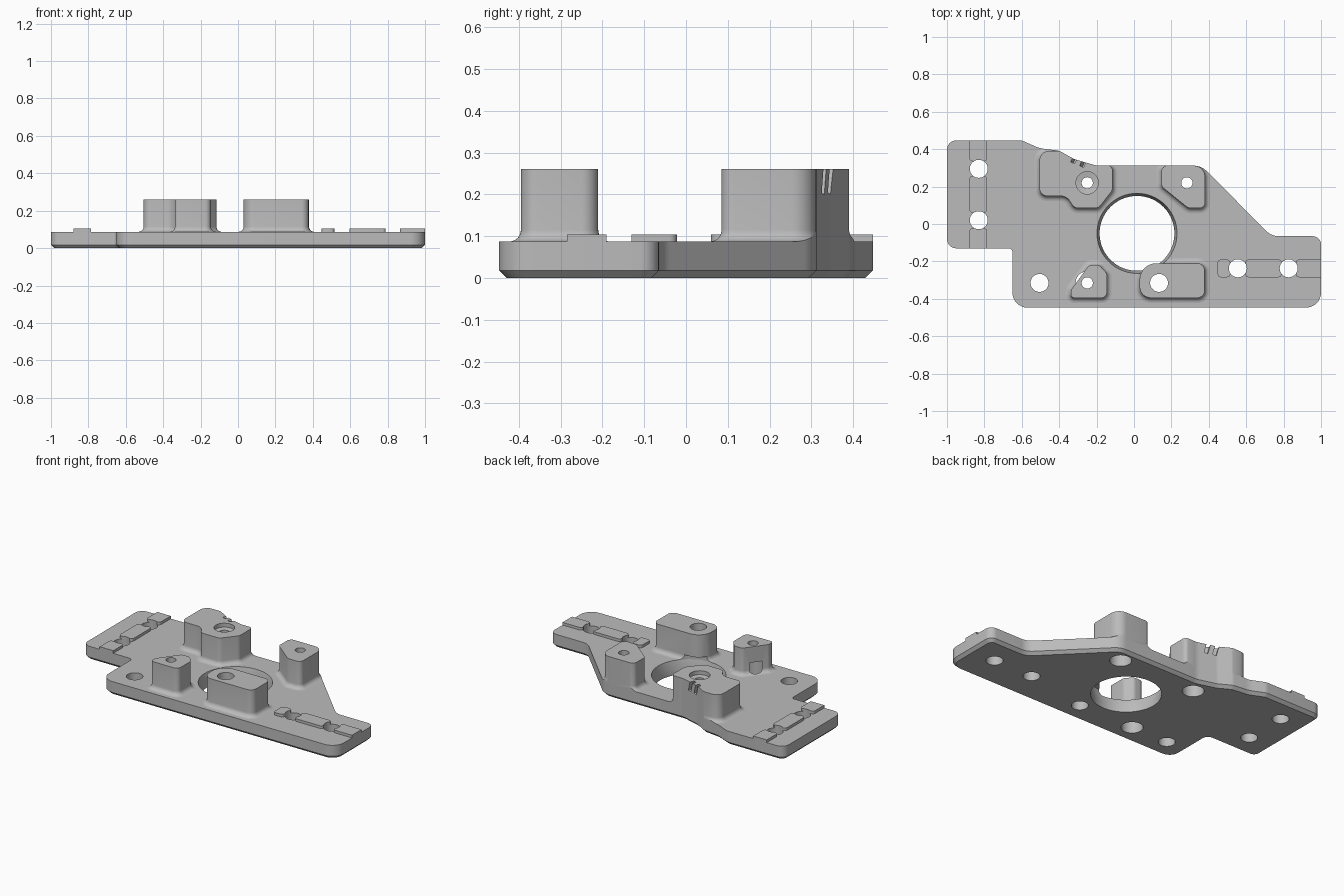
import bpy, bmesh, math
from mathutils import Vector, Matrix, Euler

if "Cube" in bpy.data.objects:
    bpy.data.objects.remove(bpy.data.objects["Cube"], do_unlink=True)

PLATE_TOP, RAIL_TOP, TOWER_TOP = 0.087, 0.104, 0.26
CHAMFER, FLARE = 0.018, 0.028

grey = bpy.data.materials.new("machined grey")
grey.use_nodes = True
grey.diffuse_color = (0.5, 0.5, 0.5, 1)
grey.node_tree.nodes["Principled BSDF"].inputs["Base Color"].default_value = grey.diffuse_color


def rounded(corners, steps=8):
    """Counter-clockwise outline with each (x, y, radius) corner rounded."""
    out = []
    for i, (x, y, r) in enumerate(corners):
        p = Vector((x, y, 0))
        a = Vector((*corners[i - 1][:2], 0)) - p
        b = Vector((*corners[(i + 1) % len(corners)][:2], 0)) - p
        if r == 0:
            out.append(p)
            continue
        half = a.angle(b) / 2
        t = min(r / math.tan(half), 0.48 * a.length, 0.48 * b.length)
        r = t * math.tan(half)
        a.normalize()
        b.normalize()
        c = p + (a + b).normalized() * (r / math.sin(half))
        s, e = (p + a * t - c).normalized(), (p + b * t - c).normalized()
        out += [c + s.slerp(e, k / steps) * r for k in range(steps + 1)]
    return out


def offset(outline, d, z):
    """Outline moved outward by d, at height z."""
    ring = []
    for i, p in enumerate(outline):
        e1 = (p - outline[i - 1]).normalized()
        e2 = (outline[(i + 1) % len(outline)] - p).normalized()
        n1, n2 = Vector((e1.y, -e1.x, 0)), Vector((e2.y, -e2.x, 0))
        q = p + (n1 + n2) * (d / (1 + n1.dot(n2)))
        ring.append(Vector((q.x, q.y, z)))
    return ring


def circle(x, y, r, z, n=40):
    return [Vector((x + r * math.cos(2 * math.pi * k / n),
                    y + r * math.sin(2 * math.pi * k / n), z)) for k in range(n)]


def loft(bm, rings):
    rows = [[bm.verts.new(p) for p in ring] for ring in rings]
    n = len(rows[0])
    for low, high in zip(rows, rows[1:]):
        for k in range(n):
            m = (k + 1) % n
            bm.faces.new((low[k], low[m], high[m], high[k]))
    bm.faces.new(rows[0][::-1])
    bm.faces.new(rows[-1])


def make(name, bm):
    bmesh.ops.recalc_face_normals(bm, faces=bm.faces)
    mesh = bpy.data.meshes.new(name)
    bm.to_mesh(mesh)
    bm.free()
    mesh.materials.append(grey)
    ob = bpy.data.objects.new(name, mesh)
    bpy.context.collection.objects.link(ob)
    return ob


def solid(name, rings):
    bm = bmesh.new()
    loft(bm, rings)
    return make(name, bm)


def finish(ob, *cuts):
    """Apply the boolean cuts, then smooth the rounded faces."""
    bpy.ops.object.select_all(action="DESELECT")
    ob.select_set(True)
    bpy.context.view_layer.objects.active = ob
    for operation, cutter in cuts:
        mod = ob.modifiers.new("cut", "BOOLEAN")
        mod.operation, mod.object, mod.solver = operation, cutter, "EXACT"
        bpy.ops.object.modifier_apply(modifier=mod.name)
    bpy.ops.object.shade_smooth_by_angle(angle=math.radians(30))


# Plate outline
outline = rounded([
    (-1, -0.13, 0.05), (-0.65, -0.13, 0.02), (-0.65, -0.447, 0.08),
    (1, -0.447, 0.08), (1, -0.065, 0.045), (0.735, -0.065, 0.09),
    (0.36, 0.312, 0.1), (-0.2, 0.312, 0.12), (-0.32, 0.347, 0.08),
    (-0.4, 0.392, 0.06), (-0.505, 0.405, 0.15), (-0.6, 0.447, 0.06),
    (-1, 0.447, 0.05)])

# Cutters: holes, counterbores, the large bore and the marker slits
bm = bmesh.new()
for x, y in [(-0.83, 0.295), (-0.83, 0.02), (-0.505, -0.315),
             (0.134, -0.315), (0.555, -0.237), (0.827, -0.237)]:
    loft(bm, [circle(x, y, 0.048, z) for z in (-0.1, 0.4)])
for x, y, top in [(-0.25, -0.315, 0.03), (0.283, 0.22, 0.03), (-0.25, 0.22, 0.06)]:
    loft(bm, [circle(x, y, r, z) for z, r in (
        (-0.1, 0.062), (0.16, 0.062), (0.16, 0.03), (0.23, 0.03), (0.235, top), (0.4, top))])
loft(bm, [circle(0.016, -0.05, r, z, 80) for z, r in (
    (-0.1, 0.2), (0.03, 0.2), (PLATE_TOP, 0.214), (0.117, 0.214))])
for x, y in [(-0.32, 0.345), (-0.272, 0.325)]:
    turn = Euler((0, -0.25, -0.45)).to_matrix().to_4x4()
    size = Matrix.Diagonal((0.022, 0.04, 0.12, 1))
    bmesh.ops.create_cube(bm, size=1, matrix=Matrix.Translation((x, y, 0.26)) @ turn @ size)
cutters = make("hole_cutters", bm)
limit = solid("outline_limit", [offset(outline, 0, z) for z in (-0.5, 1)])
for helper in (cutters, limit):
    helper.hide_render = True

# Base plate with chamfered underside
plate = solid("base_plate", [offset(outline, d, z) for z, d in (
    (0, -CHAMFER), (CHAMFER, 0), (PLATE_TOP, 0))])
finish(plate, ("DIFFERENCE", cutters))

# Towers with flared feet, trimmed flush to the plate edge
towers = {
    "back_right_tower": [
        (-0.505, 0.15, 0.04), (-0.36, 0.15, 0.06), (-0.32, 0.085, 0.04),
        (-0.19, 0.085, 0.04), (-0.115, 0.18, 0.04), (-0.115, 0.312, 0.04),
        (-0.17, 0.316, 0), (-0.2, 0.39, 0), (-0.505, 0.39, 0.05)],
    "back_left_tower": [
        (0.147, 0.2, 0.03), (0.29, 0.085, 0.04), (0.38, 0.085, 0.03),
        (0.38, 0.312, 0.06), (0.147, 0.312, 0.03)],
    "front_right_tower": [
        (-0.34, -0.395, 0.03), (-0.145, -0.395, 0.03), (-0.145, -0.265, 0.03),
        (-0.185, -0.22, 0.03), (-0.24, -0.22, 0.03), (-0.335, -0.35, 0.03)],
    "front_left_tower": [
        (0.03, -0.395, 0.06), (0.378, -0.395, 0.04),
        (0.378, -0.21, 0.04), (0.03, -0.21, 0.11)],
}
for name, corners in towers.items():
    foot = rounded(corners)
    angles = [math.pi / 2 * k / 6 for k in range(7)]
    rings = [offset(foot, FLARE * (1 - math.sin(a)), PLATE_TOP + FLARE * (1 - math.cos(a)))
             for a in angles]
    rings.append(offset(foot, 0, TOWER_TOP))
    finish(solid(name, rings), ("INTERSECT", limit), ("DIFFERENCE", cutters))


# Raised rail pads beside the slot holes
def pad(name, x0, x1, y0, y1):
    r = 0.018
    shape = rounded([(x0, y0, r), (x1, y0, r), (x1, y1, r), (x0, y1, r)], 4)
    ob = solid(name, [offset(shape, 0, z) for z in (PLATE_TOP, RAIL_TOP)])
    finish(ob, ("INTERSECT", limit), ("DIFFERENCE", cutters))


for i, (a, b) in enumerate([(-0.16, -0.022), (0.06, 0.257), (0.335, 0.48)]):
    pad(f"right_rail_pad_{i + 1}", -0.88, -0.785, a, b)
for i, (a, b) in enumerate([(0.447, 0.515), (0.595, 0.79), (0.865, 1.03)]):
    pad(f"left_rail_pad_{i + 1}", a, b, -0.285, -0.19)

for helper in (cutters, limit):
    helper.hide_viewport = True
